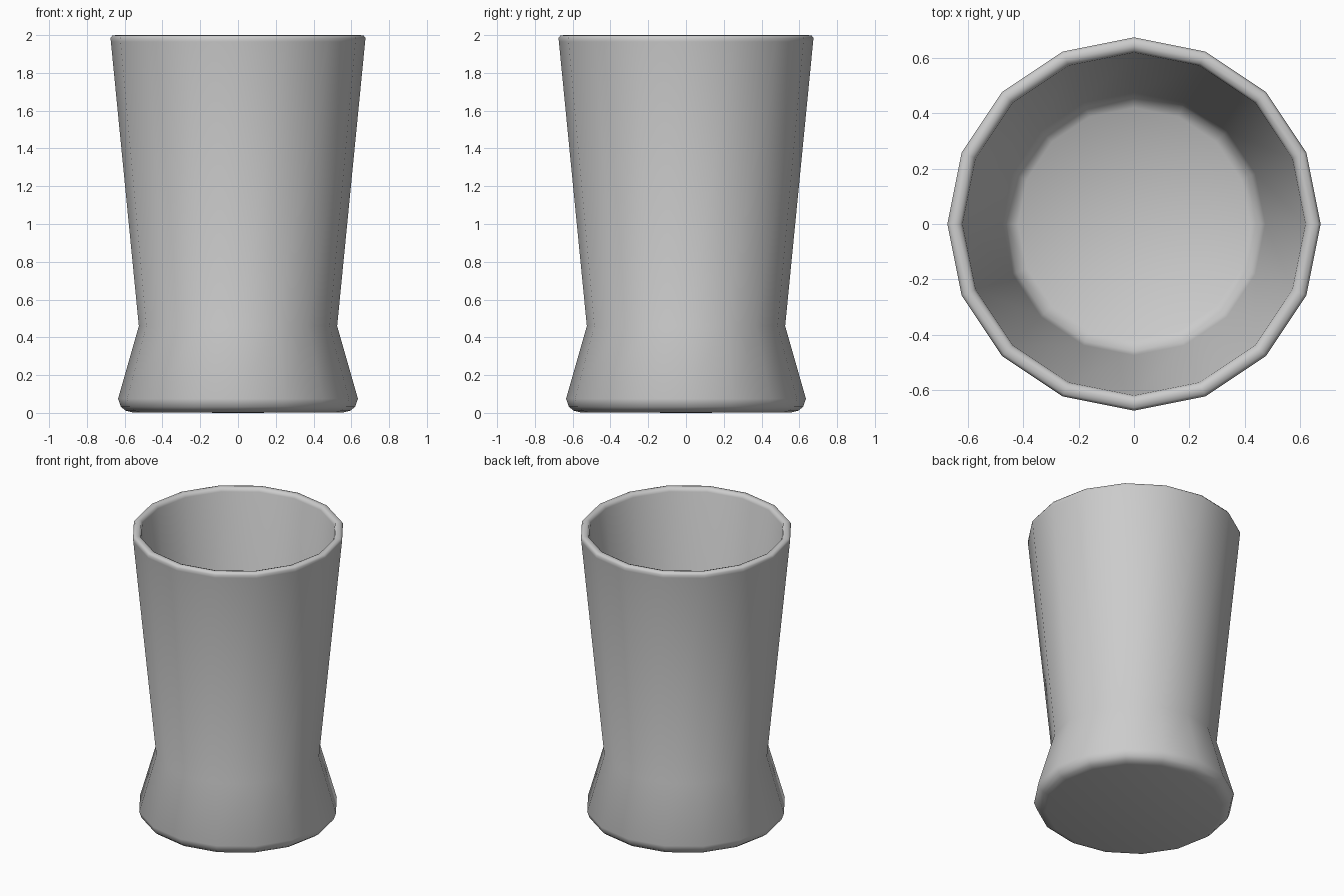
import bpy, bmesh, math

if "Cube" in bpy.data.objects:
    bpy.data.objects.remove(bpy.data.objects["Cube"])

SIDES = 16

# Half profile (radius, height): base, flared foot, waist, wall, rim, inner wall, floor
profile = [(0.0, 0.0), (0.56, 0.003), (0.595, 0.012), (0.62, 0.032), (0.635, 0.075),
           (0.525, 0.46), (0.673, 1.965), (0.675, 1.985), (0.665, 1.998), (0.645, 2.0),
           (0.628, 1.995), (0.62, 1.975), (0.475, 0.5), (0.46, 0.45),
           (0.42, 0.42), (0.0, 0.42)]

# Revolve the profile into a closed, thick-walled tumbler
bm = bmesh.new()
verts = [bm.verts.new((r, 0, z)) for r, z in profile]
edges = [bm.edges.new(pair) for pair in zip(verts, verts[1:])]
bmesh.ops.spin(bm, geom=verts + edges, cent=(0, 0, 0), axis=(0, 0, 1),
               angle=math.tau, steps=SIDES, use_duplicate=False)
bmesh.ops.remove_doubles(bm, verts=bm.verts, dist=0.0005)
bmesh.ops.recalc_face_normals(bm, faces=bm.faces)

mesh = bpy.data.meshes.new("tumbler")
bm.to_mesh(mesh)
bm.free()
tumbler = bpy.data.objects.new("tumbler", mesh)
bpy.context.collection.objects.link(tumbler)

# Smooth shading over the low-poly sides
bpy.context.view_layer.objects.active = tumbler
tumbler.select_set(True)
bpy.ops.object.shade_smooth_by_angle(angle=math.radians(60))
